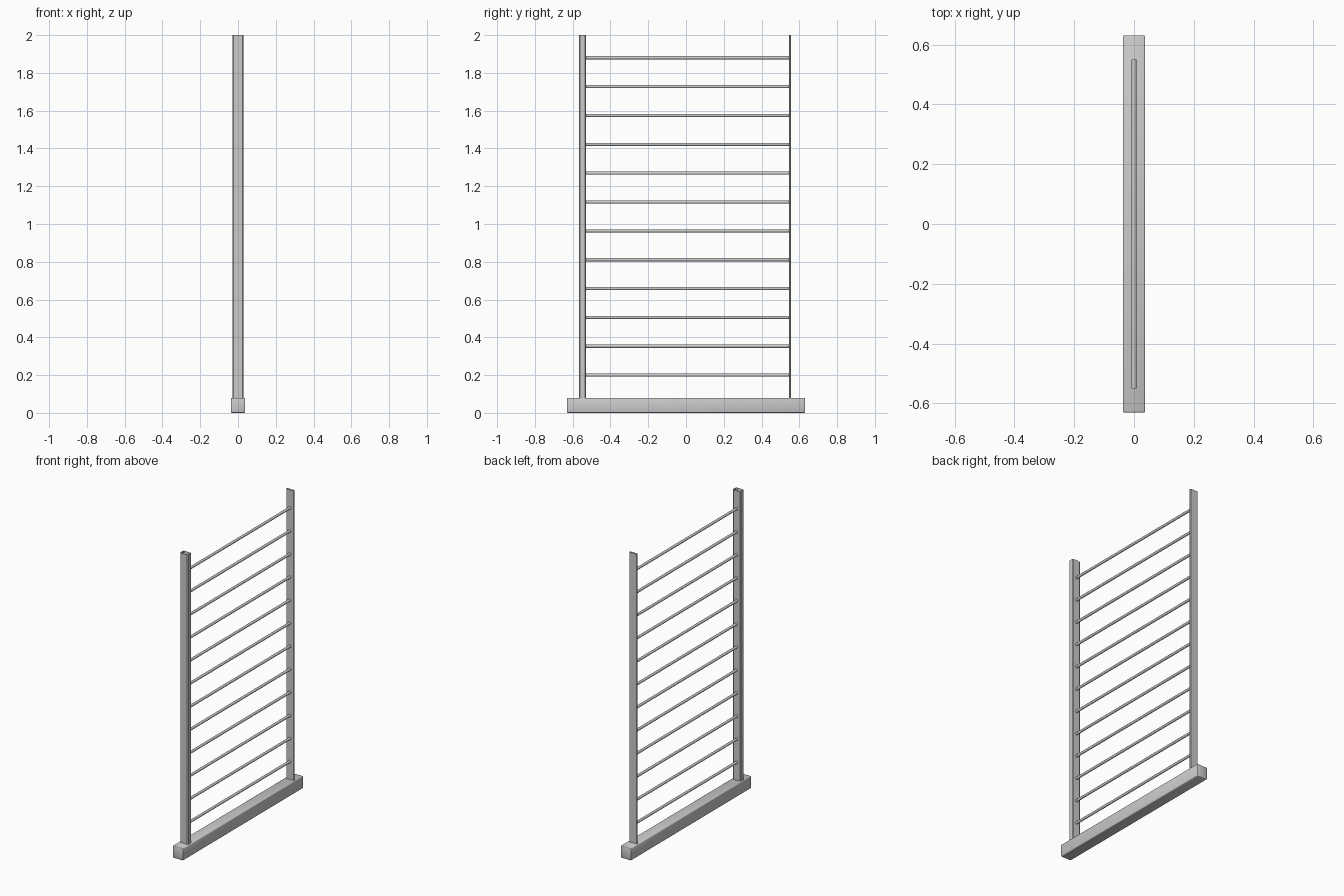
import bpy, bmesh, math
from mathutils import Matrix

if "Cube" in bpy.data.objects:
    bpy.data.objects.remove(bpy.data.objects["Cube"])


def finish(name, bm):
    mesh = bpy.data.meshes.new(name)
    bmesh.ops.recalc_face_normals(bm, faces=bm.faces)
    bm.to_mesh(mesh)
    bm.free()
    ob = bpy.data.objects.new(name, mesh)
    bpy.context.collection.objects.link(ob)
    return ob


def smooth(ob):
    bpy.ops.object.select_all(action='DESELECT')
    ob.select_set(True)
    bpy.context.view_layer.objects.active = ob
    bpy.ops.object.shade_smooth_by_angle(angle=math.radians(50))


def post(name, y, half_y, half_x=0.029, chamfer=0.005):
    # open-topped hollow section with chamfered corners
    c = min(chamfer, half_y * 0.6)
    a, b = half_x, half_y
    profile = [(a, b - c), (a - c, b), (c - a, b), (-a, b - c),
               (-a, c - b), (c - a, -b), (a - c, -b), (a, c - b)]
    bm = bmesh.new()
    low = [bm.verts.new((px, y + py, 0.07)) for px, py in profile]
    high = [bm.verts.new((px, y + py, 2.0)) for px, py in profile]
    for i in range(8):
        j = (i + 1) % 8
        bm.faces.new((low[i], low[j], high[j], high[i]))
    return finish(name, bm)


# base beam with softened edges
bm = bmesh.new()
bmesh.ops.create_cube(bm, size=1, matrix=Matrix.Translation((0, 0, 0.04))
                      @ Matrix.Diagonal((0.075, 1.26, 0.08, 1)))
bmesh.ops.bevel(bm, geom=bm.edges[:], offset=0.004, segments=2,
                profile=0.5, affect='EDGES')
smooth(finish("base_beam", bm))

# uprights: deep one in front, thin one at the back
post("front_upright", -0.548, 0.018)
post("back_upright", 0.55, 0.006)

# rungs
RUNGS = 12
for i in range(RUNGS):
    z = 0.2 + i * 1.68 / (RUNGS - 1)
    bm = bmesh.new()
    bmesh.ops.create_cone(bm, cap_ends=True, segments=8, radius1=0.009,
                          radius2=0.009, depth=1.1,
                          matrix=Matrix.Translation((0, 0, z))
                          @ Matrix.Rotation(math.pi / 2, 4, 'X')
                          @ Matrix.Rotation(math.pi / 8, 4, 'Z'))
    smooth(finish(f"rung_{i + 1}", bm))
